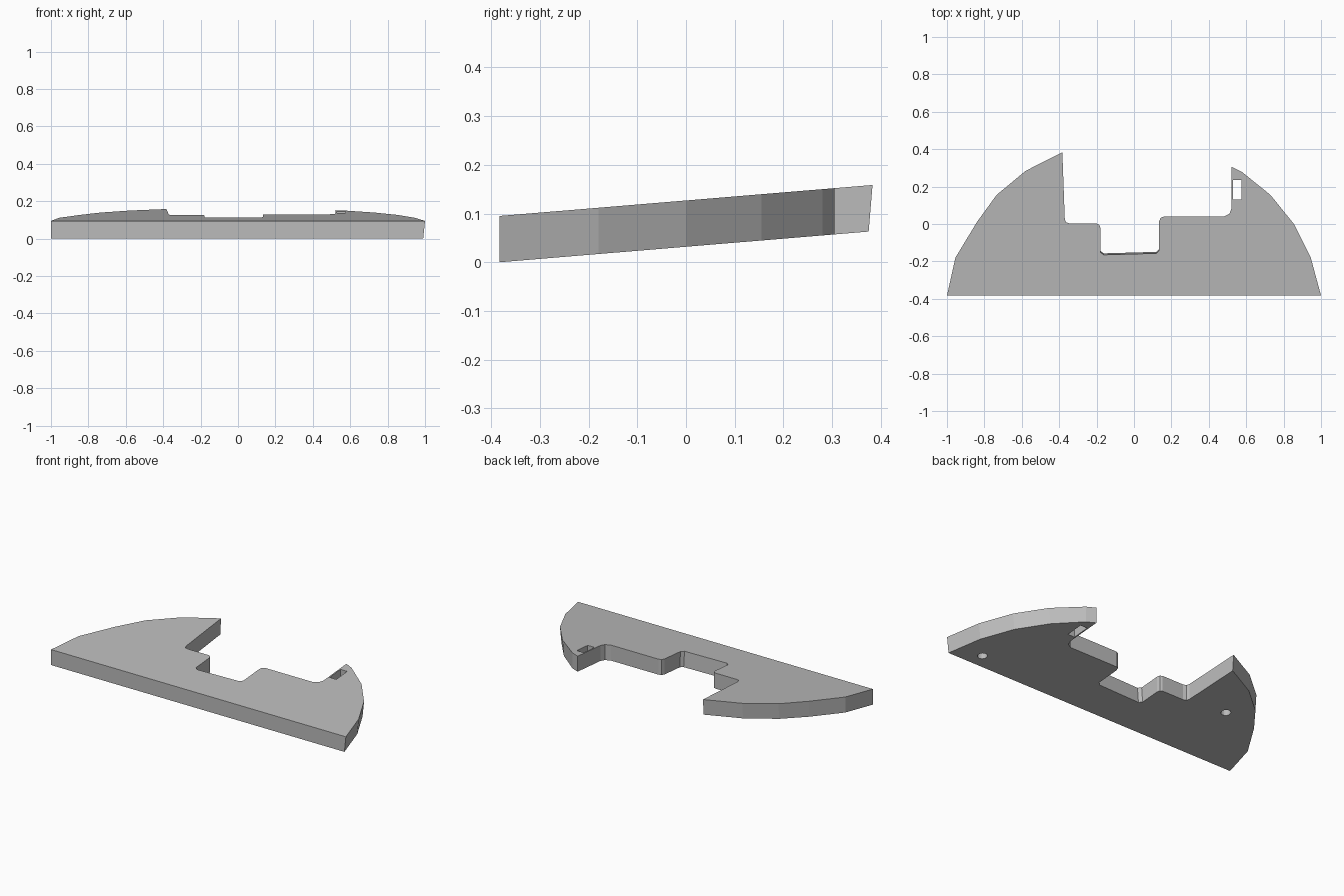
import bpy
import bmesh
from mathutils import Matrix

cube = bpy.data.objects.get("Cube")
if cube:
    bpy.data.objects.remove(cube, do_unlink=True)

grey = bpy.data.materials.new("plain grey")
grey.use_nodes = True
colour = (0.5, 0.5, 0.5, 1)
grey.diffuse_color = colour
grey.node_tree.nodes["Principled BSDF"].inputs["Base Color"].default_value = colour

FRONT = -0.383
SLOPE = 0.083
THICK = 0.095


def floor_z(y):
    return SLOPE * (y - FRONT)


def make_object(name, bm):
    bmesh.ops.recalc_face_normals(bm, faces=bm.faces)
    mesh = bpy.data.meshes.new(name)
    bm.to_mesh(mesh)
    bm.free()
    mesh.materials.append(grey)
    obj = bpy.data.objects.new(name, mesh)
    bpy.context.collection.objects.link(obj)
    return obj


# Outline: left-hand arc, stepped notch, right-hand arc
left_arc = [(-1, FRONT), (-0.955, -0.18), (-0.84, 0.01), (-0.735, 0.155),
            (-0.58, 0.284), (-0.383, 0.383)]
notch = [(-0.37, 0.025), (-0.363, 0.009), (-0.345, 0.003), (-0.2, 0.003),
         (-0.186, -0.004), (-0.18, -0.02), (-0.18, -0.15), (-0.163, -0.165),
         (0.12, -0.157), (0.135, -0.14), (0.135, 0.015), (0.142, 0.033),
         (0.16, 0.04), (0.48, 0.04), (0.51, 0.055), (0.522, 0.085)]
right_arc = [(0.522, 0.305), (0.575, 0.28), (0.73, 0.155), (0.855, 0),
             (0.945, -0.18), (1, FRONT)]


def underside(x, y):
    """Slightly tapered position of an outline point on the bottom face."""
    if x > 0.6:
        x -= 0.01
    elif x < -0.375 and y > 0.1:
        y -= 0.008
    elif abs(x) < 0.2 and y < -0.1:
        y += 0.008
    return x, y, floor_z(y)


# Sloping plate
bm = bmesh.new()
outline = left_arc + notch + right_arc
top = [bm.verts.new((x, y, floor_z(y) + THICK)) for x, y in outline]
bottom = [bm.verts.new(underside(x, y)) for x, y in outline]
bm.faces.new(top)
bm.faces.new(bottom[::-1])
for i in range(len(outline)):
    j = (i + 1) % len(outline)
    bm.faces.new((top[i], bottom[i], bottom[j], top[j]))
plate = make_object("sloping_plate", bm)

# Cutters: through slot and two blind holes underneath
bm = bmesh.new()
bmesh.ops.create_cube(bm, size=1, matrix=Matrix.Translation((0.553, 0.183, 0.1))
                      @ Matrix.Diagonal((0.046, 0.106, 0.4, 1)))
cutters = [make_object("slot_cutter", bm)]
for x, y in ((0.82, -0.3), (-0.616, 0.04)):
    bm = bmesh.new()
    bmesh.ops.create_cone(bm, cap_ends=True, segments=20, radius1=0.027,
                          radius2=0.027, depth=0.1,
                          matrix=Matrix.Translation((x, y, floor_z(y))))
    cutters.append(make_object("hole_cutter", bm))

bpy.context.view_layer.objects.active = plate
for cutter in cutters:
    cutter.hide_render = True
    mod = plate.modifiers.new("cut", "BOOLEAN")
    mod.operation = "DIFFERENCE"
    mod.solver = "EXACT"
    mod.object = cutter
    bpy.ops.object.modifier_apply(modifier=mod.name)
    bpy.data.objects.remove(cutter, do_unlink=True)
